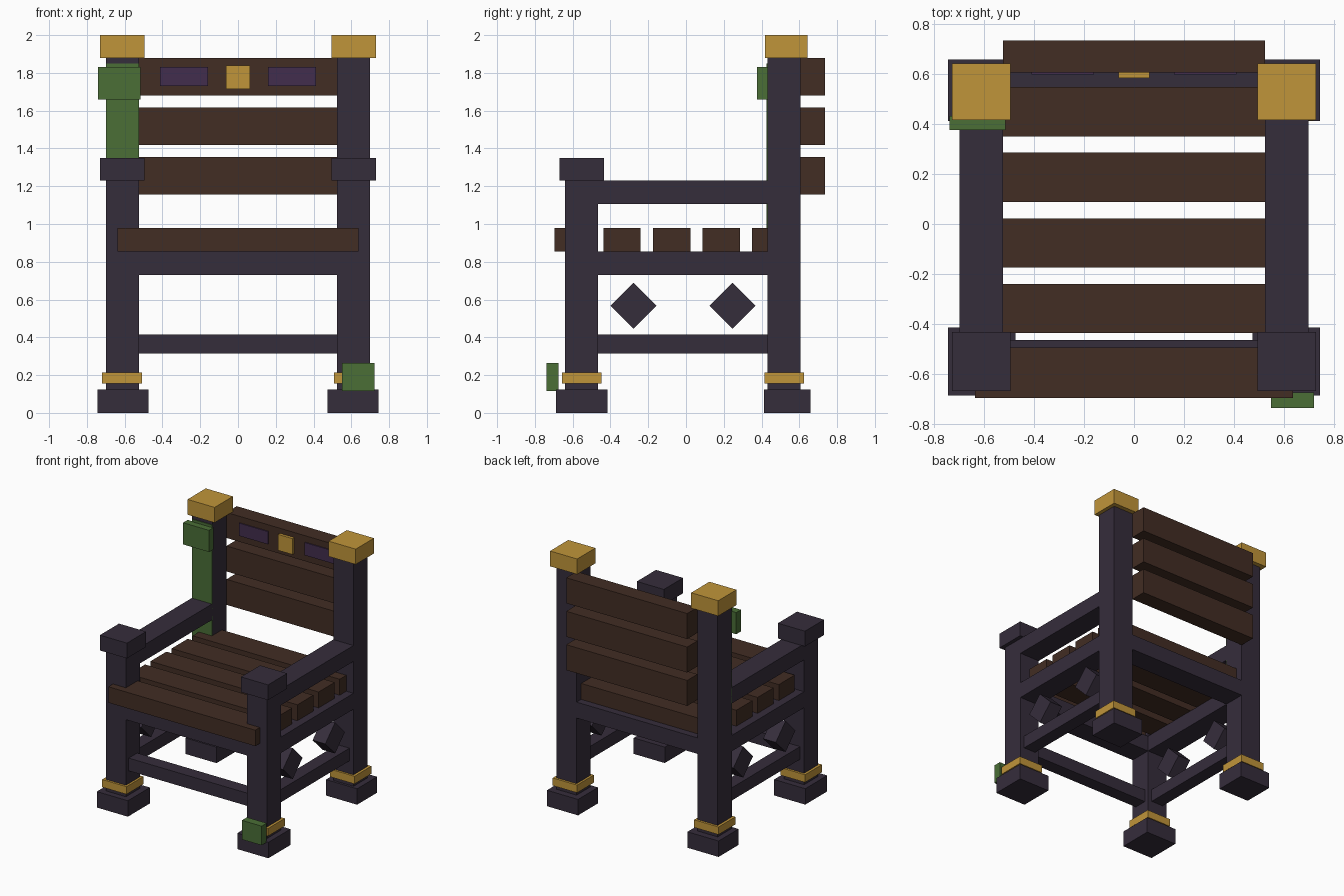
import bpy, bmesh, math
from mathutils import Matrix, Vector

if "Cube" in bpy.data.objects:
    bpy.data.objects.remove(bpy.data.objects["Cube"])


def colour(name, rgb):
    m = bpy.data.materials.new(name)
    m.diffuse_color = (*rgb, 1)
    m.use_nodes = True
    m.node_tree.nodes["Principled BSDF"].inputs["Base Color"].default_value = m.diffuse_color
    return m


DARK = colour("dark_frame", (0.036, 0.026, 0.044))
BROWN = colour("brown_wood", (0.054, 0.026, 0.017))
GOLD = colour("gold_trim", (0.53, 0.30, 0.042))
GREEN = colour("moss_green", (0.069, 0.156, 0.037))
PURPLE = colour("purple_inlay", (0.054, 0.027, 0.075))


def box(name, mat, x, y, z, turn=0):
    """Box from (low, high) ranges, optionally turned about the x axis."""
    size = Vector((x[1] - x[0], y[1] - y[0], z[1] - z[0]))
    mid = Vector((sum(x) / 2, sum(y) / 2, sum(z) / 2))
    bm = bmesh.new()
    bmesh.ops.create_cube(bm, size=1, matrix=Matrix.Rotation(turn, 4, 'X') @ Matrix.Diagonal((*size, 1)))
    me = bpy.data.meshes.new(name)
    bm.to_mesh(me)
    bm.free()
    me.materials.append(mat)
    ob = bpy.data.objects.new(name, me)
    ob.location = mid
    bpy.context.collection.objects.link(ob)
    return ob


def pair(name, mat, x, y, z, turn=0):
    """The same box on the left and right sides."""
    box("right_" + name, mat, x, y, z, turn)
    box("left_" + name, mat, (-x[1], -x[0]), y, z, turn)


FRONT, BACK = (-0.64, -0.465), (0.432, 0.607)
POST_X, INNER = (0.525, 0.70), (-0.525, 0.525)
SIDE_Y = (FRONT[1], BACK[0])

# Legs with feet, gold bands and caps
pair("front_post", DARK, POST_X, FRONT, (0.12, 1.23))
pair("back_post", DARK, POST_X, BACK, (0.12, 1.88))
pair("front_foot", DARK, (0.475, 0.745), (-0.687, -0.415), (0, 0.125))
pair("back_foot", DARK, (0.475, 0.745), (0.413, 0.66), (0, 0.125))
pair("front_band", GOLD, (0.508, 0.72), (-0.657, -0.448), (0.155, 0.215))
pair("back_band", GOLD, (0.508, 0.72), (0.416, 0.625), (0.155, 0.215))
pair("front_cap", DARK, (0.495, 0.73), (-0.67, -0.433), (1.23, 1.35))
pair("back_cap", GOLD, (0.495, 0.73), (0.417, 0.643), (1.88, 2.0))

# Rails and armrests
pair("armrest", DARK, POST_X, SIDE_Y, (1.105, 1.23))
pair("seat_rail", DARK, POST_X, SIDE_Y, (0.73, 0.855))
pair("lower_rail", DARK, (0.56, 0.665), SIDE_Y, (0.315, 0.415))
box("front_seat_rail", DARK, INNER, FRONT, (0.73, 0.855))
box("back_seat_rail", DARK, INNER, BACK, (0.73, 0.855))
box("front_lower_rail", DARK, INNER, (-0.605, -0.50), (0.315, 0.415))

# Floating diamonds below the seat sides
for i, y in enumerate((-0.278, 0.247)):
    pair(f"diamond_{i}", DARK, (0.56, 0.67), (y - 0.086, y + 0.086), (0.481, 0.653), math.pi / 4)

# Seat planks
for i, y in enumerate(((-0.697, -0.495), (-0.437, -0.24), (-0.175, 0.023), (0.088, 0.287), (0.35, 0.55))):
    box(f"seat_plank_{i}", BROWN, (-0.638, 0.638), y, (0.855, 0.98))

# Backrest planks, with inlays and a gold stud on the top one
for i, z in enumerate((1.155, 1.417, 1.68)):
    box(f"back_plank_{i}", BROWN, INNER, (0.607, 0.735), (z, z + 0.2))
pair("inlay", PURPLE, (0.16, 0.412), (0.599, 0.608), (1.73, 1.83))
box("gold_stud", GOLD, (-0.063, 0.063), (0.585, 0.61), (1.715, 1.84))

# Moss on the left back post and the right front foot
box("post_moss_sheet", GREEN, (-0.70, -0.525), (0.427, 0.433), (0.87, 1.85))
box("post_moss_clump", GREEN, (-0.74, -0.515), (0.376, 0.434), (1.66, 1.83))
box("foot_moss_clump", GREEN, (0.55, 0.722), (-0.738, -0.675), (0.115, 0.265))
